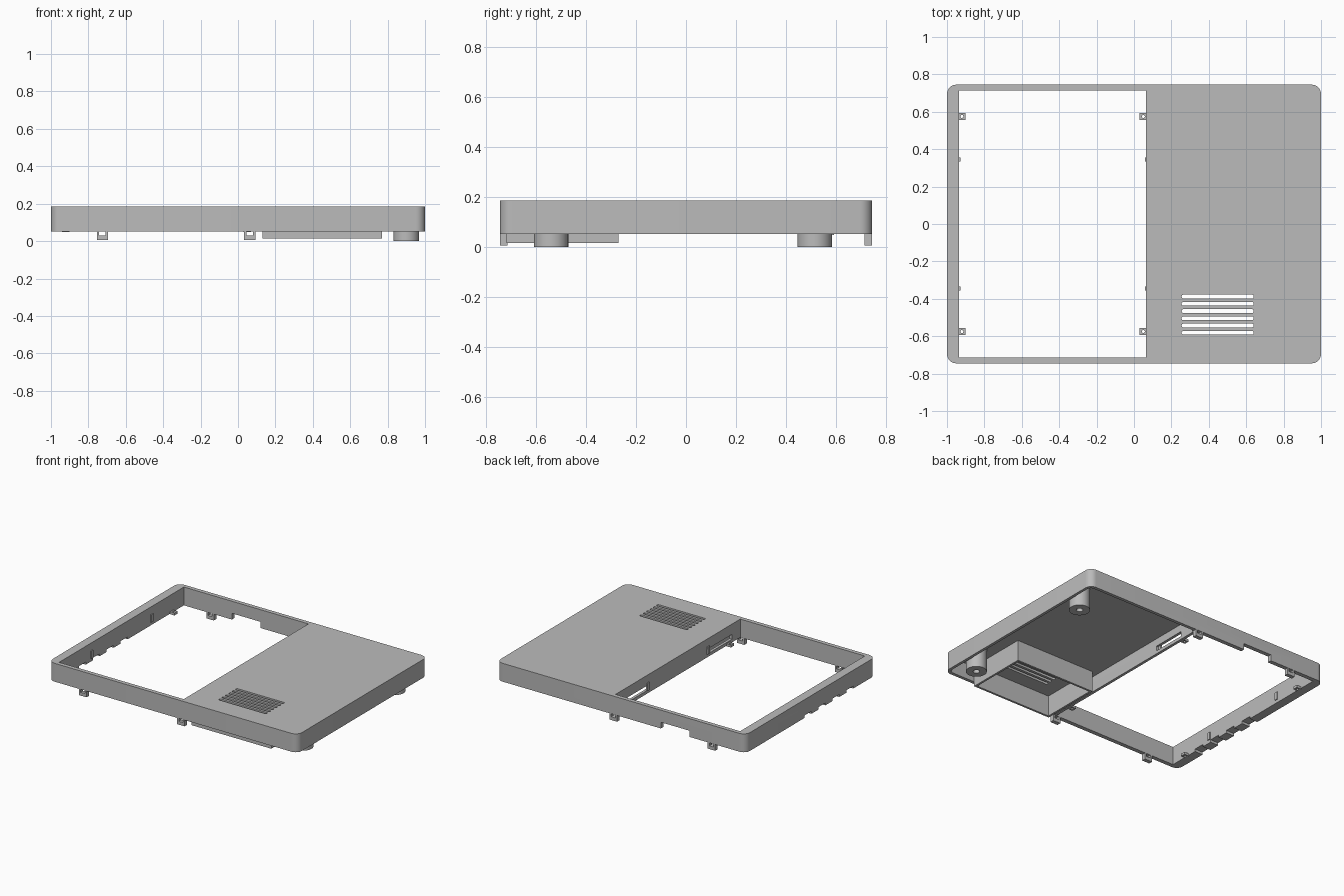
import bpy, bmesh, math

if "Cube" in bpy.data.objects:
    bpy.data.objects.remove(bpy.data.objects["Cube"])

grey = bpy.data.materials.new("light_grey")
grey.diffuse_color = (0.5, 0.5, 0.5, 1)
grey.use_nodes = True
grey.node_tree.nodes["Principled BSDF"].inputs["Base Color"].default_value = grey.diffuse_color
BOT, TOP = 0.052, 0.185


def finish(name, bm):
    bmesh.ops.recalc_face_normals(bm, faces=bm.faces)
    me = bpy.data.meshes.new(name)
    bm.to_mesh(me)
    bm.free()
    ob = bpy.data.objects.new(name, me)
    bpy.context.collection.objects.link(ob)
    me.materials.append(grey)
    return ob


def add_prism(bm, pts, z0, z1):
    f = bm.faces.new([bm.verts.new((x, y, z0)) for x, y in pts])
    ext = bmesh.ops.extrude_face_region(bm, geom=[f])["geom"]
    bmesh.ops.translate(bm, vec=(0, 0, z1 - z0),
                        verts=[v for v in ext if isinstance(v, bmesh.types.BMVert)])


def rounded(x0, x1, y0, y1, r, n=8):
    pts = []
    for i, (cx, cy) in enumerate([(x1 - r, y1 - r), (x0 + r, y1 - r),
                                  (x0 + r, y0 + r), (x1 - r, y0 + r)]):
        for k in range(n + 1):
            a = math.pi / 2 * (i + k / n)
            pts.append((cx + r * math.cos(a), cy + r * math.sin(a)))
    return pts


def prism(name, pts, z0, z1):
    bm = bmesh.new()
    add_prism(bm, pts, z0, z1)
    return finish(name, bm)


def box(name, x0, x1, y0, y1, z0, z1):
    return prism(name, [(x0, y0), (x1, y0), (x1, y1), (x0, y1)], z0, z1)


def circle(cx, cy, r, n=32):
    return [(cx + r * math.cos(2 * math.pi * k / n),
             cy + r * math.sin(2 * math.pi * k / n)) for k in range(n)]


def cut(ob, cutters):
    for c in cutters:
        m = ob.modifiers.new("cut", 'BOOLEAN')
        m.operation, m.solver, m.object = 'DIFFERENCE', 'EXACT', c
    bpy.context.view_layer.update()
    me = bpy.data.meshes.new_from_object(
        ob.evaluated_get(bpy.context.evaluated_depsgraph_get()))
    ob.modifiers.clear()
    ob.data = me
    for c in cutters:
        bpy.data.objects.remove(c)


def smooth(ob):
    bpy.ops.object.select_all(action='DESELECT')
    ob.select_set(True)
    bpy.context.view_layer.objects.active = ob
    bpy.ops.object.shade_smooth_by_angle(angle=math.radians(30))


# Housing: rounded slab with an open window and a hollow right half
housing = prism("housing", rounded(-1, 1, -0.745, 0.745, 0.05), BOT, TOP)
cutters = [
    box("window_cutter", -0.935, 0.065, -0.715, 0.715, -0.1, 0.3),
    prism("cavity_cutter", rounded(0.085, 0.98, -0.722, 0.722, 0.03), -0.1, TOP - 0.02),
    # notch under the back wall
    box("back_notch_cutter", -0.55, -0.32, 0.7, 0.8, 0, BOT + 0.045),
]
# vent slots
for i in range(6):
    y = -0.388 - 0.0387 * i
    cutters.append(prism("slot_cutter", rounded(0.255, 0.64, y - 0.01, y + 0.01, 0.008, 3), 0.1, 0.3))
# notches under the left rim
for y in (-0.45, -0.29, -0.13, 0.03):
    cutters.append(box("rim_notch_cutter", -1.1, -0.9, y - 0.04, y + 0.04, 0, BOT + 0.018))
# latch openings in the dividing wall
for y0, y1 in ((0.33, 0.58), (-0.62, -0.33)):
    cutters.append(box("latch_cutter", 0.04, 0.1, y0, y1, 0.075, 0.11))
cut(housing, cutters)
smooth(housing)

# Vent duct: open-bottomed box around the slots
duct = box("vent_duct", 0.13, 0.77, -0.718, -0.27, 0.015, TOP - 0.018)
cut(duct, [box("duct_cutter", 0.145, 0.755, -0.703, -0.285, -0.1, 0.3)])

# Round feet with screw holes
for i, y in enumerate((-0.54, 0.515)):
    foot = prism(f"foot_{i}", circle(0.9, y, 0.069), 0, TOP - 0.018)
    cut(foot, [prism("hole_cutter", circle(0.9, y, 0.022, 20), -0.1, 0.12)])
    smooth(foot)

# Looped clips under the front and back walls
for s in (-1, 1):
    for x in (-0.725, 0.063):
        y0, y1 = sorted((s * 0.715, s * 0.744))
        clip = box("clip", x - 0.03, x + 0.03, y0, y1, 0.006, BOT + 0.002)
        cut(clip, [box("clip_cutter", x - 0.017, x + 0.017, y0 - 0.1, y1 + 0.1, 0.03, 0.2)])

# Small lugs and ridges inside the window
for y in (-0.575, 0.575):
    for x0, x1 in ((-0.94, -0.9), (0.03, 0.07)):
        lug = box("lug", x0, x1, y - 0.018, y + 0.018, 0.048, 0.066)
        cut(lug, [prism("lug_cutter", circle((x0 + x1) / 2, y, 0.008, 12), 0, 0.2)])
for y in (-0.345, 0.345):
    for x0, x1 in ((-0.94, -0.928), (0.058, 0.07)):
        box("ridge", x0, x1, y - 0.011, y + 0.011, 0.075, 0.13)
